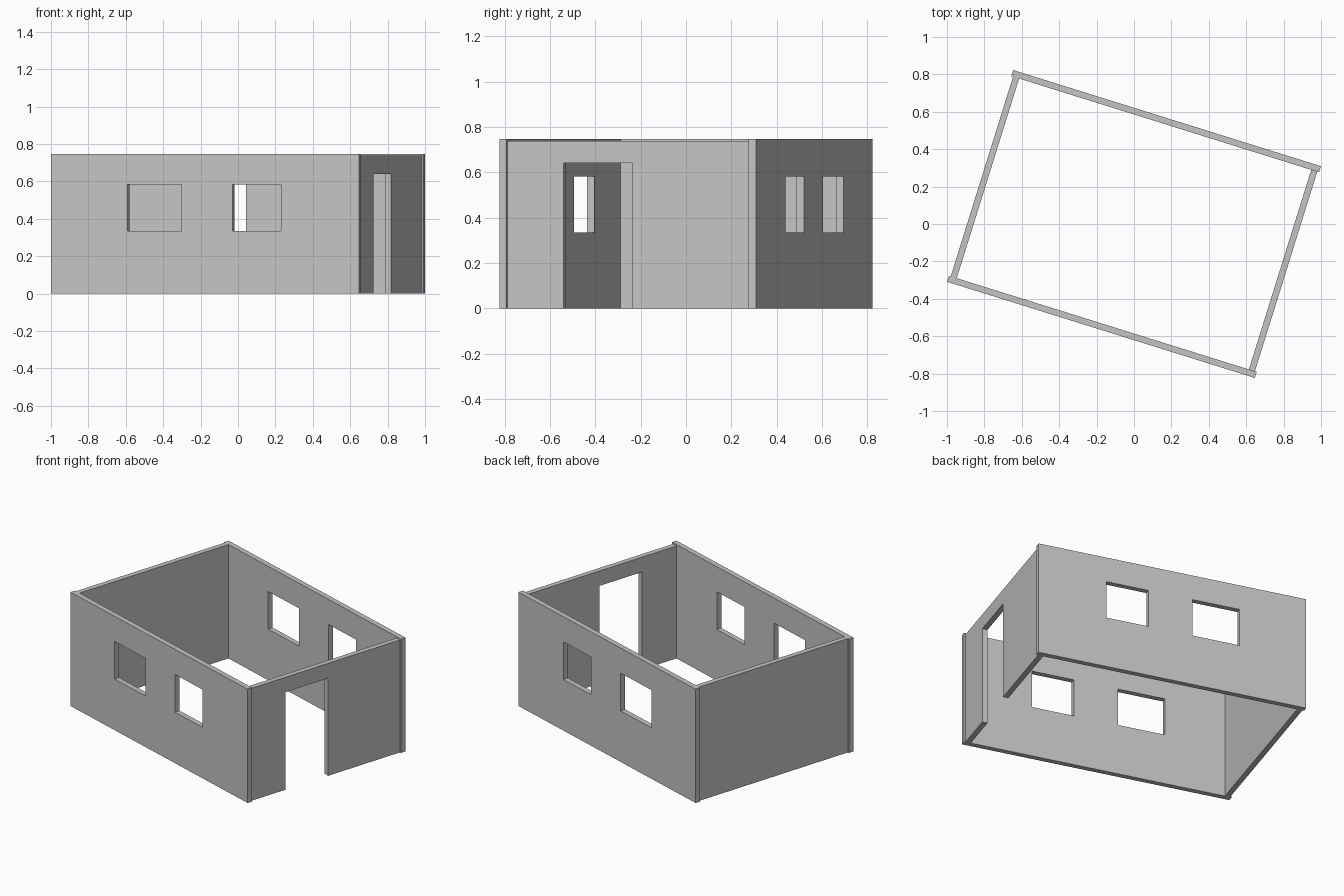
import bpy, bmesh
from math import radians
from mathutils import Matrix, Vector

cube = bpy.data.objects.get("Cube")
if cube:
    bpy.data.objects.remove(cube, do_unlink=True)

# Plaster colour
plaster = bpy.data.materials.new("light_grey_plaster")
plaster.use_nodes = True
GREY = (0.55, 0.55, 0.55, 1)
plaster.diffuse_color = GREY
plaster.node_tree.nodes["Principled BSDF"].inputs["Base Color"].default_value = GREY

YAW = Matrix.Rotation(radians(-17.35), 4, 'Z')   # the room stands turned on its plot
HALF_L, HALF_W, THICK, HEIGHT = 0.862, 0.593, 0.034, 0.747
SETBACK = 0.01                                   # end walls sit just inside the long walls


def wall(name, start, end, along, across, height, openings=()):
    """Upright panel from start to end, with rectangular openings (a0, a1, z0, z1)."""
    cuts_a = sorted({start, end, *(v for o in openings for v in o[:2])})
    cuts_z = sorted({0, height, *(v for o in openings for v in o[2:])})
    bm = bmesh.new()
    grid = [[bm.verts.new(along * a + Vector((0, 0, z))) for z in cuts_z] for a in cuts_a]
    for i in range(len(cuts_a) - 1):
        for j in range(len(cuts_z) - 1):
            a = (cuts_a[i] + cuts_a[i + 1]) / 2
            z = (cuts_z[j] + cuts_z[j + 1]) / 2
            if any(o[0] < a < o[1] and o[2] < z < o[3] for o in openings):
                continue
            bm.faces.new((grid[i][j], grid[i + 1][j], grid[i + 1][j + 1], grid[i][j + 1]))
    bmesh.ops.delete(bm, geom=[v for v in bm.verts if not v.link_faces], context='VERTS')
    # Give the panel its thickness
    normal = along.cross(Vector((0, 0, 1)))
    bmesh.ops.translate(bm, verts=bm.verts, vec=normal * across)
    out = bmesh.ops.extrude_face_region(bm, geom=bm.faces[:])["geom"]
    bmesh.ops.translate(bm, verts=[g for g in out if isinstance(g, bmesh.types.BMVert)],
                        vec=normal * -THICK)
    bmesh.ops.recalc_face_normals(bm, faces=bm.faces)
    bm.transform(YAW)
    mesh = bpy.data.meshes.new(name)
    bm.to_mesh(mesh)
    bm.free()
    mesh.materials.append(plaster)
    obj = bpy.data.objects.new(name, mesh)
    bpy.context.collection.objects.link(obj)


X, Y = Vector((1, 0, 0)), Vector((0, 1, 0))
windows = [(-0.433, -0.13, 0.335, 0.582), (0.154, 0.425, 0.335, 0.582)]
doorway = [(-0.30, 0.02, 0, 0.64)]

# Long walls with two windows each
wall("front_wall", -HALF_L, HALF_L, X, HALF_W, HEIGHT, windows)
wall("back_wall", -HALF_L, HALF_L, X, THICK - HALF_W, HEIGHT, windows)

# End walls fitted between the long walls
inner = HALF_W - THICK
wall("door_wall", -inner, inner, Y, HALF_L - SETBACK, HEIGHT - 0.009, doorway)
wall("plain_end_wall", -inner, inner, Y, THICK - HALF_L + SETBACK, HEIGHT)
